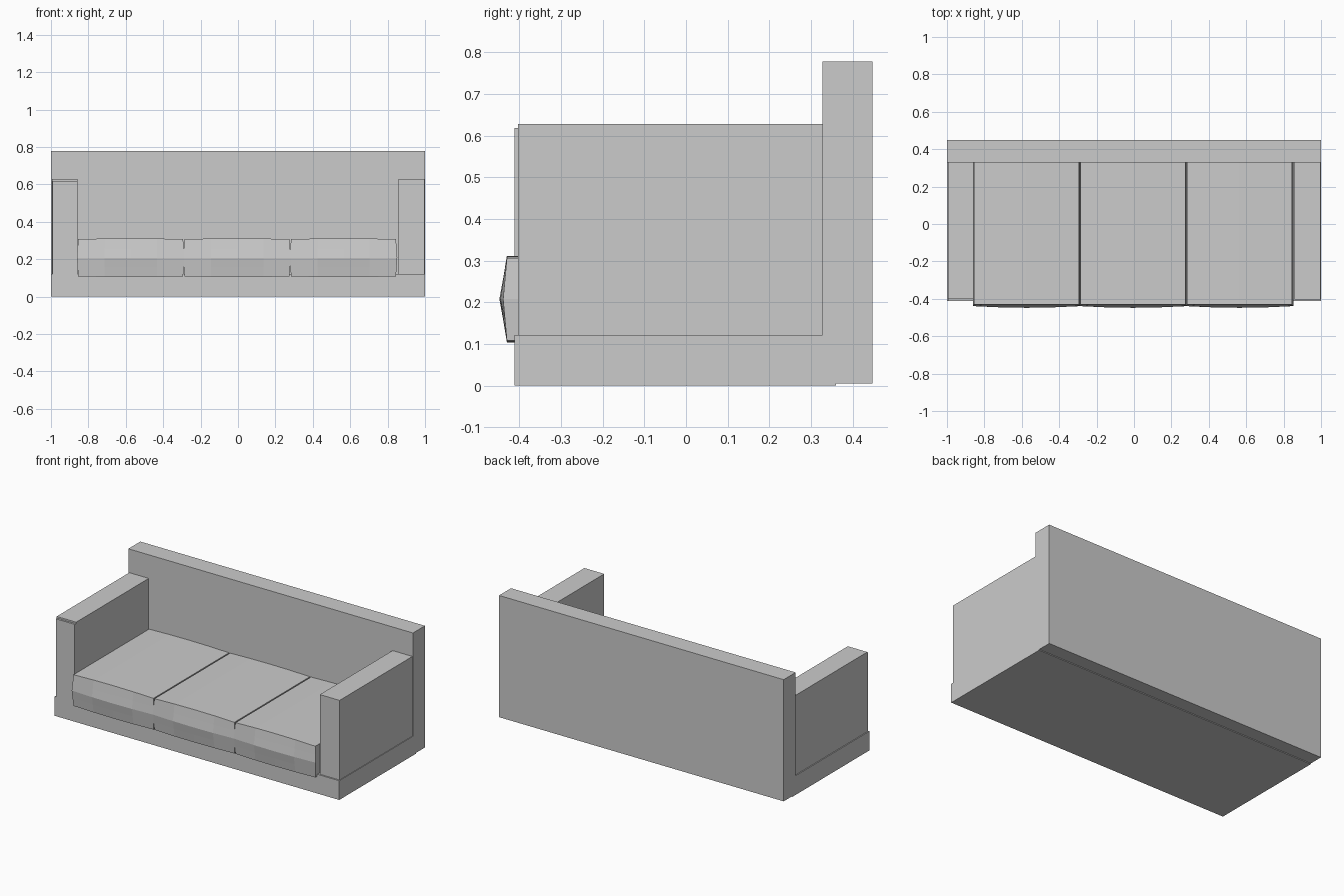
import bpy, bmesh

if "Cube" in bpy.data.objects:
    bpy.data.objects.remove(bpy.data.objects["Cube"])


def box(name, x, y, z):
    """Box from (min, max) ranges on each axis."""
    bm = bmesh.new()
    bmesh.ops.create_cube(bm, size=1)
    for v in bm.verts:
        v.co = [r[0] if c < 0 else r[1] for c, r in zip(v.co, (x, y, z))]
    return finish(name, bm)


def finish(name, bm):
    mesh = bpy.data.meshes.new(name)
    bm.to_mesh(mesh)
    bm.free()
    obj = bpy.data.objects.new(name, mesh)
    bpy.context.collection.objects.link(obj)
    return obj


def cushion(name, cx, half):
    """Cushion block with softly crowned front, sides, top and bottom."""
    bm = bmesh.new()
    bmesh.ops.create_cube(bm, size=2)
    bmesh.ops.subdivide_edges(bm, edges=bm.edges[:], cuts=3, use_grid_fill=True)
    for v in bm.verts:
        a, b, c = v.co
        x = cx + a * half
        y = -0.05 + b * 0.38
        z = 0.2075 + c * 0.099
        if abs(a) > 0.99:                      # sides swell at mid height
            x += a * 0.007 * (1 - abs(c))
        if b < -0.99:                          # front ridge
            y -= 0.018 * (1 - abs(c)) * (1 - 0.5 * a * a)
        if abs(c) > 0.99:                      # top and bottom crown
            z += c * 0.005 * (1 - a * a)
        v.co = (x, y, z)
    return finish(name, bm)


# Plinth and back panel
box("base", (-1, 1), (-0.412, 0.36), (0, 0.122))
box("backrest", (-1, 1), (0.328, 0.448), (0.005, 0.778))

# Arms
box("left_arm", (-0.994, -0.857), (-0.400, 0.335), (0.12, 0.628))
box("right_arm", (0.857, 0.996), (-0.403, 0.335), (0.12, 0.628))

# Thin facing on the left arm front
box("left_arm_facing", (-0.992, -0.859), (-0.412, -0.395), (0.122, 0.618))

# Three seat cushions
for i, label in enumerate(("left", "middle", "right")):
    cushion(label + "_seat_cushion", -0.005 + (i - 1) * 0.569, 0.2805)
